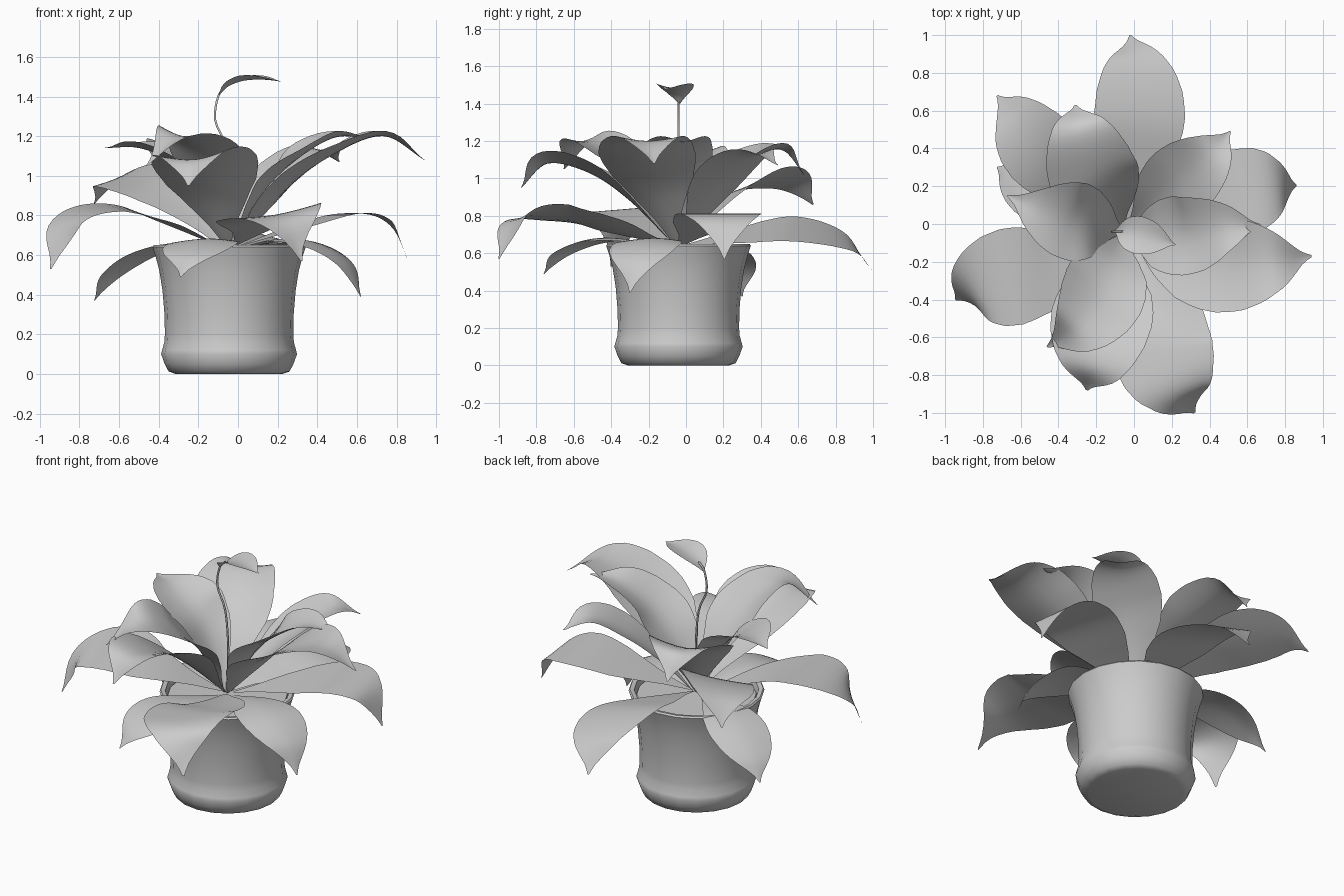
import bpy, bmesh, math
from mathutils import Vector

if "Cube" in bpy.data.objects:
    bpy.data.objects.remove(bpy.data.objects["Cube"])

CX, CY = -0.045, -0.04


def finish(name, bm, angle=60):
    me = bpy.data.meshes.new(name)
    bm.to_mesh(me)
    bm.free()
    ob = bpy.data.objects.new(name, me)
    bpy.context.collection.objects.link(ob)
    bpy.ops.object.select_all(action='DESELECT')
    ob.select_set(True)
    bpy.context.view_layer.objects.active = ob
    bpy.ops.object.shade_smooth_by_angle(angle=math.radians(angle))
    return ob


def lathe(name, profile, n=20, angle=50):
    bm = bmesh.new()
    rings = []
    for r, z in profile:
        rings.append([bm.verts.new((CX + r * math.cos(2 * math.pi * i / n),
                                    CY + r * math.sin(2 * math.pi * i / n), z)) for i in range(n)])
    for a, b in zip(rings, rings[1:]):
        for i in range(n):
            j = (i + 1) % n
            bm.faces.new((a[i], a[j], b[j], b[i]))
    bm.faces.new(rings[0][::-1])
    bm.faces.new(rings[-1])
    return finish(name, bm, angle)


def spline(pts, t):
    # Catmull-Rom through the points, t in 0..1
    p = [Vector(q) for q in pts]
    p = [2 * p[0] - p[1]] + p + [2 * p[-1] - p[-2]]
    f = t * (len(pts) - 1)
    i = min(int(f), len(pts) - 2)
    u = f - i
    a, b, c, d = p[i:i + 4]
    return 0.5 * (2 * b + (c - a) * u + (2 * a - 5 * b + 4 * c - d) * u * u
                  + (3 * b - a - 3 * c + d) * u ** 3)


WIDTH = [(0, .04), (.1, .25), (.2, .55), (.32, .85), (.42, .97), (.5, 1), (.6, .95), (.7, .79),
         (.8, .53), (.88, .28), (.94, .11), (1, .02)]


def width(t):
    for (a, wa), (b, wb) in zip(WIDTH, WIDTH[1:]):
        if t <= b:
            return wa + (wb - wa) * (t - a) / (b - a)
    return WIDTH[-1][1]


def leaf(name, pts, half, cup=0.2, roll=0.0, n=28, m=8):
    # thin curved blade swept along its midrib
    bm = bmesh.new()
    rows = []
    for i in range(n + 1):
        t = i / n
        c = spline(pts, t)
        tan = (spline(pts, min(1, t + .02)) - spline(pts, max(0, t - .02))).normalized()
        side = Vector((-tan.y, tan.x, 0)).normalized()
        up = tan.cross(side)
        w = half * width(t)
        s2 = side * math.cos(roll) + up * math.sin(roll)
        u2 = up * math.cos(roll) - side * math.sin(roll)
        row = []
        for j in range(m + 1):
            u = 2 * j / m - 1
            row.append(bm.verts.new(c + s2 * (u * w) + u2 * (cup * w * abs(u) ** 1.6)))
        rows.append(row)
    for a, b in zip(rows, rows[1:]):
        for j in range(m):
            bm.faces.new((a[j], b[j], b[j + 1], a[j + 1]))
    bmesh.ops.reverse_faces(bm, faces=bm.faces[:])
    return finish(name, bm, 80)


# Pot with foot, flared rim and inner wall, then soil
lathe("pot", [(.27, 0), (.305, .012), (.325, .05), (.343, .1), (.338, .12), (.327, .16), (.324, .2), (.326, .3),
              (.336, .42), (.352, .52), (.37, .59), (.387, .64), (.38, .65), (.355, .645),
              (.343, .6), (.34, .58)])
lathe("soil", [(.345, .605), (.34, .618), (.15, .622), (.02, .628)])

# Leaves: midrib points, half width, cup, roll
lower = [
    ([(-.04, -.02, .64), (0, .3, .70), (.03, .58, .73), (0.02, .86, .66), (-.02, 1, .5)], .25, 0, .27),
    ([(-.03, -.08, .64), (.13, -.42, .74), (.16, -.68, .795), (.24, -.9, .78), (.32, -1, .57)], .27, .08, .16),
    ([(-.08, -.05, .64), (-.4, -.22, .78), (-.65, -.28, .84), (-.86, -.34, .77), (-.945, -.4, .53)], .26, 0, -.08),
    ([(-.01, -.03, .64), (.3, .09, .74), (.57, .17, .81), (.76, .2, .77), (.86, .205, .57)], .23, 0, 0),
    ([(-.08, -.03, .63), (-.32, .1, .66), (-.5, .19, .61), (-.65, .26, .5), (-.725, .3, .37)], .18, -.1, 0),
    ([(-.05, -.08, .63), (-.12, -.36, .68), (-.19, -.53, .67), (-.25, -.68, .6), (-.29, -.76, .49)], .19, -.1, 0),
    ([(-.02, -.06, .63), (.2, -.15, .68), (.4, -.22, .66), (.55, -.27, .56), (.62, -.3, .39)], .19, -.1, 0),
]
upper = [
    ([(-.03, -.05, .64), (.22, -.16, .92), (.47, -.21, 1.1), (.73, -.2, 1.2), (.94, -.17, 1.08)], .26, .15, 0),
    ([(-.03, -.04, .64), (.1, -.05, .88), (.27, -.06, 1.06), (.48, -.02, 1.19), (.67, -.005, 1.19)], .21, .25, 0),
    ([(-.03, -.02, .64), (.12, .12, .87), (.26, .24, 1.03), (.41, .37, 1.13), (.51, .49, 1.07)], .2, .2, 0),
    ([(-.06, -.02, .64), (-.14, .12, .9), (-.22, .27, 1.06), (-.29, .5, 1.155), (-.31, .63, 1.02)], .24, .2, 0),
    ([(-.06, -.04, .64), (-.2, 0, .92), (-.34, .02, 1.07), (-.5, .07, 1.14), (-.67, .15, 1.14)], .21, .25, 0),
    ([(-.07, -.02, .64), (-.3, .2, .87), (-.48, .38, .98), (-.63, .56, .98), (-.725, .68, .86)], .22, .05, -.3),
    ([(-.05, -.06, .64), (-.12, -.3, .88), (-.17, -.52, 1.03), (-.22, -.75, 1.08), (-.25, -.88, .95)], .27, .2, .1),
    ([(-.06, -.06, .64), (-.11, -.2, .92), (-.18, -.38, 1.11), (-.3, -.55, 1.2), (-.46, -.65, 1.05)], .23, .2, -.12),
]
for i, a in enumerate(lower):
    leaf(f"lower_leaf_{i + 1}", *a)
for i, a in enumerate(upper):
    leaf(f"upper_leaf_{i + 1}", *a)

# Young shoot: thin stem and a small cupped leaf
cu = bpy.data.curves.new("shoot_stem", 'CURVE')
cu.dimensions = '3D'
cu.bevel_depth = .006
cu.bevel_resolution = 1
sp = cu.splines.new('POLY')
stem = [(-.05, -.04, .62), (-.04, -.04, .9), (-.06, -.04, 1.14), (-.115, -.04, 1.28), (-.1, -.04, 1.4), (-.06, -.04, 1.45)]
sp.points.add(20)
for i, p in enumerate(sp.points):
    p.co = (*spline(stem, i / 20), 1)
bpy.context.collection.objects.link(bpy.data.objects.new("shoot_stem", cu))
leaf("shoot_leaf", [(-.1, -.035, 1.4), (-.05, -.045, 1.45), (.03, -.06, 1.48), (.13, -.085, 1.485), (.22, -.11, 1.475)],
     .1, .25, 0, 16, 6)
